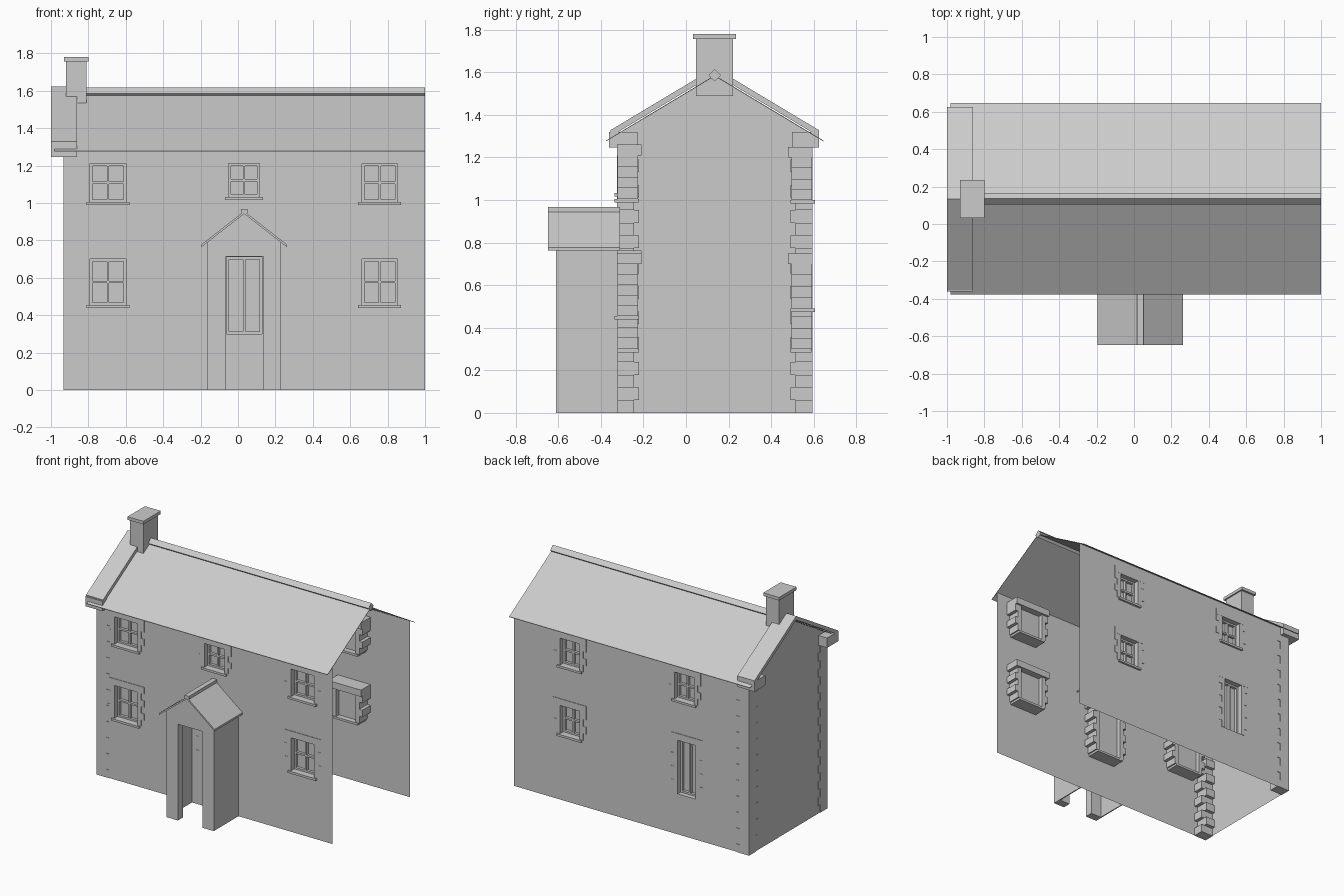
import bpy, bmesh
from mathutils import Vector

if "Cube" in bpy.data.objects:
    bpy.data.objects.remove(bpy.data.objects["Cube"], do_unlink=True)

stone = bpy.data.materials.new("pale grey")
stone.use_nodes = True
GREY = (0.6, 0.6, 0.6, 1)
stone.diffuse_color = GREY
stone.node_tree.nodes["Principled BSDF"].inputs["Base Color"].default_value = GREY

FRONT, BACK, END, OPEN = -0.32, 0.59, -0.93, 1.0
MID, EAVE, RIDGE = 0.135, 1.275, 1.582
SLOPE = (RIDGE - EAVE) / 0.512


def finish(name, bm, solid=True):
    if solid:
        bmesh.ops.recalc_face_normals(bm, faces=bm.faces)
    mesh = bpy.data.meshes.new(name)
    bm.to_mesh(mesh)
    bm.free()
    mesh.materials.append(stone)
    ob = bpy.data.objects.new(name, mesh)
    bpy.context.collection.objects.link(ob)
    return ob


def add_box(bm, x, y, z):
    """Adds a box given its (low, high) range on each axis."""
    r = bmesh.ops.create_cube(bm, size=1)
    for v in r["verts"]:
        v.co = Vector([(p[0] + p[1]) / 2 + c * abs(p[1] - p[0]) for p, c in zip((x, y, z), v.co)])


def boxes(name, *ranges):
    bm = bmesh.new()
    for r in ranges:
        add_box(bm, *r)
    return finish(name, bm)


def prism(name, pts, axis, a, b):
    """Extrudes a profile along x (points are y, z) or along y (points are x, z)."""
    bm = bmesh.new()
    place = (lambda t, p: (t, p[0], p[1])) if axis == "x" else (lambda t, p: (p[0], t, p[1]))
    face = bm.faces.new([bm.verts.new(place(a, p)) for p in pts])
    out = bmesh.ops.extrude_face_region(bm, geom=[face])
    step = Vector((b - a, 0, 0) if axis == "x" else (0, b - a, 0))
    bmesh.ops.translate(bm, verts=[v for v in out["geom"] if isinstance(v, bmesh.types.BMVert)], vec=step)
    return finish(name, bm)


def chevron(mid, half, apex, slope, thick):
    low = apex - half * slope
    return [(mid - half, low), (mid, apex), (mid + half, low),
            (mid + half, low + thick), (mid, apex + thick), (mid - half, low + thick)]


def roof_z(y):
    return RIDGE - abs(y - MID) * SLOPE


def wall(name, y, openings):
    """Single-sheet long wall with rectangular holes."""
    xs = sorted({END, OPEN} | {o[0] - o[3] / 2 for o in openings} | {o[0] + o[3] / 2 for o in openings})
    zs = sorted({0, roof_z(y)} | {o[1] for o in openings} | {o[2] for o in openings})
    bm = bmesh.new()
    for x0, x1 in zip(xs, xs[1:]):
        for z0, z1 in zip(zs, zs[1:]):
            cx, cz = (x0 + x1) / 2, (z0 + z1) / 2
            if any(abs(cx - o[0]) < o[3] / 2 and o[1] < cz < o[2] for o in openings):
                continue
            quad = [(x0, y, z0), (x1, y, z0), (x1, y, z1), (x0, y, z1)]
            if y > 0:
                quad.reverse()
            bm.faces.new([bm.verts.new(q) for q in quad])
    bmesh.ops.remove_doubles(bm, verts=bm.verts, dist=1e-5)
    finish(name, bm, False)


def opening(name, y, s, cx, z0, z1, w, door):
    """Stone surround, pane and frame; s points indoors."""
    def depth(a, b):
        return tuple(sorted((y + s * a, y + s * b)))

    l, r = cx - w / 2, cx + w / 2
    # alternating jamb blocks
    bm = bmesh.new()
    n = max(3, round((z1 - z0) / 0.05))
    h = (z1 - z0) / n
    for i in range(n):
        t = 0.055 if i % 2 else 0.03
        z = (z0 + i * h, z0 + (i + 1) * h)
        add_box(bm, (l - t, l), depth(-0.003, 0.095), z)
        add_box(bm, (r, r + t), depth(-0.003, 0.095), z)
    finish(name + "_jambs", bm)
    boxes(name + "_lintel", ((l - 0.055, r + 0.055), depth(-0.004, 0.11), (z1, z1 + 0.05)))
    proud = 0 if door else 0.015
    boxes(name + "_sill", ((l - 0.02, r + 0.02), depth(-proud, 0.1), (z0 - 0.016, z0)))
    boxes(name + "_pane", ((l, r), depth(0.055, 0.06), (z0, z1)))
    # frame and glazing bars
    f, d, zm = 0.013, depth(0.035, 0.056), (z0 + z1) / 2
    bars = [((l, l + f), d, (z0, z1)), ((r - f, r), d, (z0, z1)),
            ((l, r), d, (z0, z0 + f)), ((l, r), d, (z1 - f, z1)),
            ((cx - f / 2, cx + f / 2), d, (z0, z1))]
    if not door:
        bars.append(((l, r), d, (zm - f / 2, zm + f / 2)))
    boxes(name + "_frame", *bars)


# openings: centre x, bottom, top, width, is door
front = [(-0.695, 1.005, 1.21, 0.19, False), (0.032, 1.032, 1.21, 0.165, False),
         (0.757, 1.005, 1.21, 0.19, False), (-0.695, 0.455, 0.70, 0.19, False),
         (0.757, 0.455, 0.70, 0.19, False), (0.034, 0.30, 0.712, 0.19, True)]
back = [(0.54, 1.0, 1.2, 0.16, False), (-0.40, 1.0, 1.2, 0.16, False),
        (0.54, 0.49, 0.70, 0.16, False), (-0.42, 0.30, 0.70, 0.15, True)]
for side, y, s, group in (("front", FRONT, 1, front), ("back", BACK, -1, back)):
    wall(side + "_wall", y, group)
    for i, o in enumerate(group):
        kind = "door" if o[4] else "window"
        opening(f"{side}_{kind}_{i + 1}", y, s, *o)

# closed gable end
bm = bmesh.new()
gable = [(FRONT, 0), (FRONT, roof_z(FRONT)), (MID, RIDGE), (BACK, roof_z(BACK)), (BACK, 0)]
bm.faces.new([bm.verts.new((END, *p)) for p in gable])
finish("gable_wall", bm, False)

# corner quoins
for name, y, s in (("front_quoins", FRONT, 1), ("back_quoins", BACK, -1)):
    bm = bmesh.new()
    h = 1.25 / 21
    for i in range(21):
        a, b = (0.1, 0.075) if i % 2 else (0.075, 0.1)
        ys = tuple(sorted((y - s * 0.004, y + s * a)))
        add_box(bm, (END - 0.004, END + b), ys, (i * h, (i + 1) * h))
    finish(name, bm)

# main roof and ridge
prism("roof", chevron(MID, 0.512, RIDGE, SLOPE, 0.004), "x", -0.98, OPEN)
d = 0.03
prism("ridge_tiles", [(MID - d, 1.586), (MID, 1.586 - d), (MID + d, 1.586), (MID, 1.586 + d)], "x", -0.86, OPEN)

# gable coping, kneelers and chimney
prism("gable_coping", chevron(MID, 0.49, RIDGE + 0.01, SLOPE, 0.03), "x", -1.0, -0.86)
boxes("kneelers", ((-1.0, -0.86), (-0.362, -0.228), (1.247, 1.32)),
      ((-1.0, -0.86), (0.498, 0.625), (1.247, 1.32)))
boxes("chimney", ((-0.92, -0.81), (0.047, 0.22), (1.49, 1.76)),
      ((-0.93, -0.80), (0.032, 0.236), (1.757, 1.78)))

# porch
PX, HALF, PF = 0.033, 0.195, -0.61
L, R = PX - HALF, PX + HALF
prism("porch_front", [(L, 0), (-0.067, 0), (-0.067, 0.715), (0.136, 0.715), (0.136, 0),
                      (R, 0), (R, 0.79), (PX, 0.944), (L, 0.79)], "y", PF, PF + 0.06)
boxes("porch_sides", ((L, L + 0.008), (PF, FRONT), (0, 0.795)), ((R - 0.008, R), (PF, FRONT), (0, 0.795)))
prism("porch_roof", chevron(PX, 0.228, 0.942, 0.78, 0.014), "y", -0.648, -0.31)
boxes("porch_ridge", ((PX - 0.018, PX + 0.018), (-0.648, -0.31), (0.945, 0.968)))
